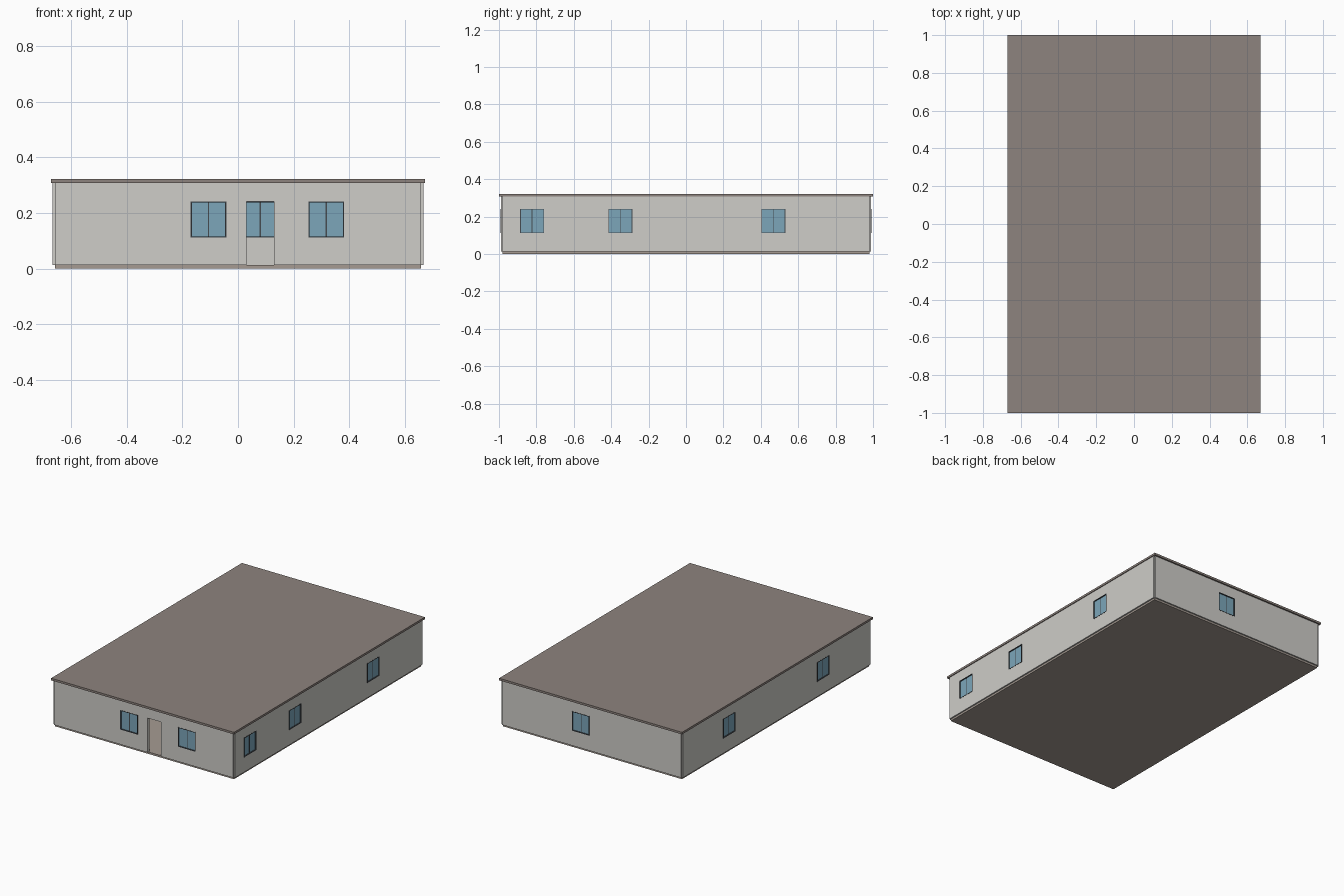
import bpy, bmesh
from math import radians
from mathutils import Matrix

if "Cube" in bpy.data.objects:
    bpy.data.objects.remove(bpy.data.objects["Cube"])

HX, HY = 0.657, 0.981          # slab half sizes = wall centre lines
T = 0.018                      # wall thickness
Z0, SILL, HEAD, Z1 = 0.013, 0.112, 0.241, 0.308
W = 0.128                      # window width


def material(name, color):
    m = bpy.data.materials.new(name)
    m.diffuse_color = (*color, 1)
    m.use_nodes = True
    m.node_tree.nodes["Principled BSDF"].inputs["Base Color"].default_value = m.diffuse_color
    return m


WALL = material("plaster", (0.62, 0.61, 0.58))
ROOF = material("roof_brown", (0.27, 0.23, 0.21))
FLOOR = material("floor_tan", (0.38, 0.33, 0.29))
GLASS = material("glass_blue", (0.20, 0.38, 0.49))
FRAME = material("frame_dark", (0.06, 0.07, 0.08))


def finish(name, bm, mat, matrix=Matrix()):
    bmesh.ops.recalc_face_normals(bm, faces=bm.faces[:])
    mesh = bpy.data.meshes.new(name)
    bm.to_mesh(mesh)
    bm.free()
    mesh.materials.append(mat)
    ob = bpy.data.objects.new(name, mesh)
    ob.matrix_world = matrix
    bpy.context.collection.objects.link(ob)


def add_box(bm, x, y, z):
    """Box from (min, max) ranges."""
    size = [b - a for a, b in (x, y, z)]
    mid = [(a + b) / 2 for a, b in (x, y, z)]
    bmesh.ops.create_cube(bm, size=1, matrix=Matrix.Translation(mid) @ Matrix.Diagonal((*size, 1)))


def box(name, mat, x, y, z, matrix=Matrix()):
    bm = bmesh.new()
    add_box(bm, x, y, z)
    finish(name, bm, mat, matrix)


def window(name, u, matrix):
    a, b, f = u - W / 2, u + W / 2, 0.004
    bm = bmesh.new()
    y = (-T / 2 - 0.001, T / 2 + 0.001)
    for x in ((a, a + f), (b - f, b)):
        add_box(bm, x, y, (SILL, HEAD))
    for z in ((SILL, SILL + f), (HEAD - f, HEAD)):
        add_box(bm, (a + f, b - f), y, z)
    add_box(bm, (u - f / 2, u + f / 2), (-T / 4, T / 4), (SILL + f, HEAD - f))
    finish(name + "_frame", bm, FRAME, matrix)
    box(name + "_glass", GLASS, (a + f, b - f), (-0.003, 0.003), (SILL + f, HEAD - f), matrix)


def wall(name, half, windows, matrix, door=None):
    # sheet of grid cells with the openings left out, extruded to thickness
    holes = [(u - W / 2, u + W / 2, SILL) for u in windows]
    if door:
        holes.append((*door, Z0))
    us = sorted({-half, half, *(h[0] for h in holes), *(h[1] for h in holes)})
    zs = [Z0, SILL, HEAD, Z1]
    bm = bmesh.new()
    grid = [[bm.verts.new((u, -T / 2, z)) for z in zs] for u in us]
    for i in range(len(us) - 1):
        for j in range(3):
            mid = (us[i] + us[i + 1]) / 2
            if any(a < mid < b and s <= zs[j] < HEAD for a, b, s in holes):
                continue
            bm.faces.new((grid[i][j], grid[i + 1][j], grid[i + 1][j + 1], grid[i][j + 1]))
    ext = bmesh.ops.extrude_face_region(bm, geom=bm.faces[:], use_keep_orig=True)["geom"]
    bmesh.ops.translate(bm, vec=(0, T, 0), verts=[v for v in ext if isinstance(v, bmesh.types.BMVert)])
    bmesh.ops.delete(bm, geom=[v for v in bm.verts if not v.link_faces], context='VERTS')
    finish(name, bm, WALL, matrix)
    for k, u in enumerate(windows):
        window(f"{name}_window_{k + 1}", u, matrix)


def side(angle, dist):
    return Matrix.Rotation(radians(angle), 4, 'Z') @ Matrix.Translation((0, -dist, 0))


# floor slab and flat roof
box("floor_slab", FLOOR, (-HX, HX), (-HY, HY), (0, Z0))
box("roof", ROOF, (-0.671, 0.671), (-1, 1), (Z1, 0.322))

# four walls, each centred on the slab edge
wall("front_wall", HX, [-0.106, 0.317], side(0, HY), door=(0.03, 0.13))
wall("right_wall", HY, [-0.823, -0.351, 0.467], side(90, HX))
wall("back_wall", HX, [-0.08], side(180, HY))
wall("left_wall", HY, [-0.497, 0.488], side(-90, HX))
